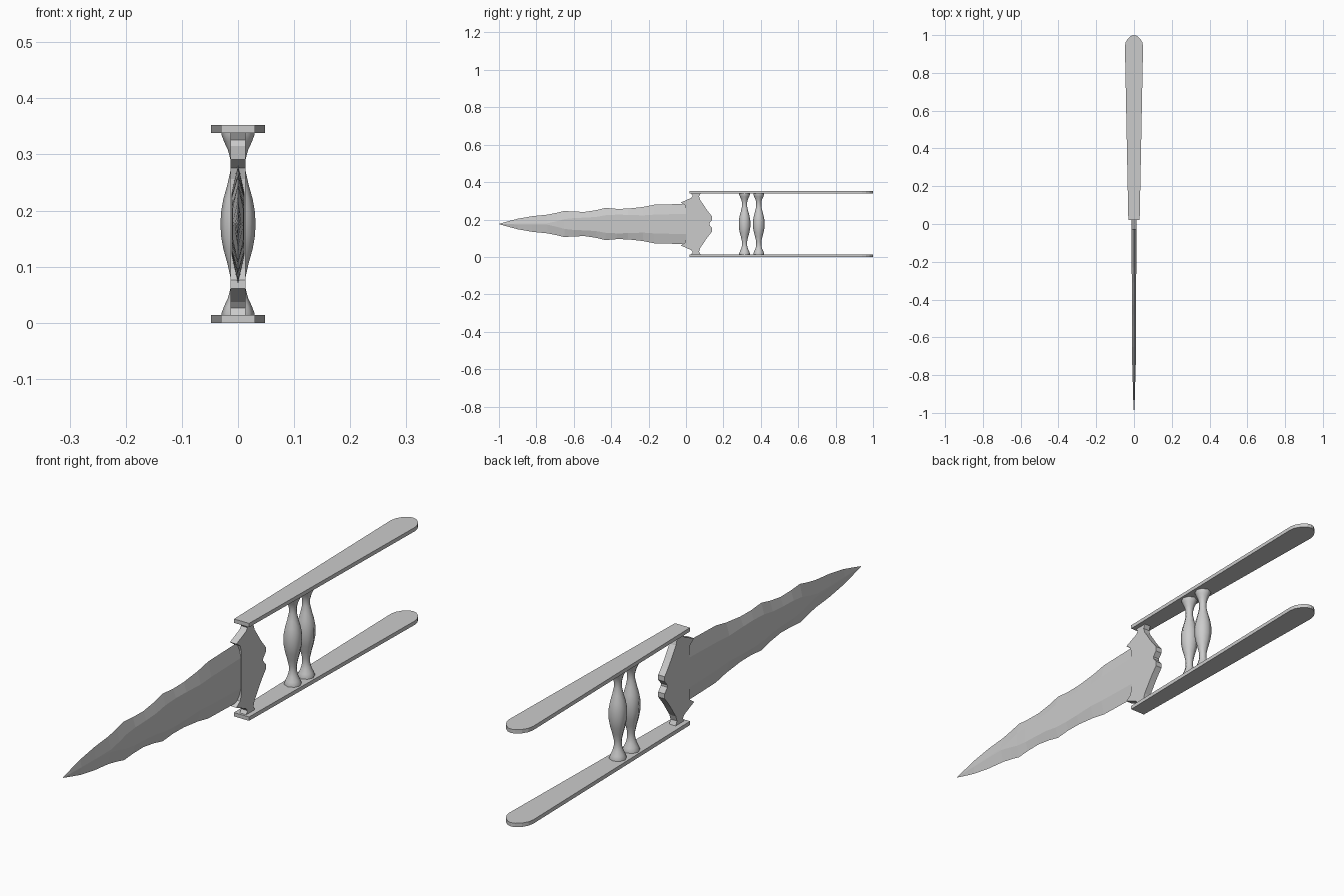
import bpy, math

if "Cube" in bpy.data.objects:
    bpy.data.objects.remove(bpy.data.objects["Cube"])

ZC = 0.176  # mid height of the dagger


def make(name, verts, faces, smooth=None):
    me = bpy.data.meshes.new(name)
    me.from_pydata(verts, [], faces)
    ob = bpy.data.objects.new(name, me)
    bpy.context.collection.objects.link(ob)
    bpy.ops.object.select_all(action='DESELECT')
    ob.select_set(True)
    bpy.context.view_layer.objects.active = ob
    bpy.ops.object.mode_set(mode='EDIT')
    bpy.ops.mesh.select_all(action='SELECT')
    bpy.ops.mesh.normals_make_consistent(inside=False)
    bpy.ops.object.mode_set(mode='OBJECT')
    if smooth:
        bpy.ops.object.shade_smooth_by_angle(angle=math.radians(smooth))
    return ob


def skin(rings):
    """Closed loft through rings with equal point counts."""
    n = len(rings[0])
    verts = [p for r in rings for p in r]
    faces = [(i*n + j, i*n + (j+1) % n, (i+1)*n + (j+1) % n, (i+1)*n + j)
             for i in range(len(rings) - 1) for j in range(n)]
    faces += [tuple(range(n)), tuple(range(len(verts) - n, len(verts)))]
    return verts, faces


# Side bars: flat, widening to a rounded rear end
half = [(0.03, 0.02), (0.048, 0.94), (0.044, 0.962), (0.032, 0.982), (0.014, 0.997)]
outline = half + [(0, 1.0)] + [(-x, y) for x, y in reversed(half)]
for name, z in (("lower_side_bar", 0.0), ("upper_side_bar", 0.338)):
    make(name, *skin([[(x, y, z + h) for x, y in outline] for h in (0, 0.014)]))

# Hand grips: turned bulging bars between the side bars
prof = [(0.167, 0.029), (0.158, 0.029), (0.147, 0.025), (0.132, 0.018), (0.115, 0.0135),
        (0.095, 0.0135), (0.07, 0.019), (0.045, 0.026), (0.02, 0.0305)]
prof = prof + [(0, 0.031)] + [(-z, r) for z, r in reversed(prof)]
for name, y in (("front_grip", 0.313), ("rear_grip", 0.389)):
    rings = [[(r*math.cos(k*math.pi/4), y + r*math.sin(k*math.pi/4), ZC + z)
              for k in range(8)] for z, r in prof]
    make(name, *skin(rings), smooth=50)

# Guard plate: shaped silhouette extruded across x
upper = [(0.125, 0.004), (0.14, 0.022), (0.14, 0.04), (0.122, 0.062), (0.105, 0.085),
         (0.09, 0.108), (0.076, 0.128), (0.07, 0.147), (0.078, 0.163), (0.028, 0.163),
         (0.036, 0.15), (0.027, 0.139), (-0.028, 0.115), (-0.006, 0.1), (0.0, 0.08)]
edge = upper + [(y, -z) for y, z in reversed(upper)]
make("guard_plate", *skin([[(x, y, ZC + z) for y, z in edge] for x in (-0.013, 0.013)]))

# Blade: wavy bevelled edges around a flat centre that narrows to a ridge
stations = [(0.02, 0.108, 0.055, 0.012), (-0.06, 0.106, 0.053, 0.012),
            (-0.17, 0.103, 0.05, 0.012), (-0.23, 0.091, 0.046, 0.012),
            (-0.31, 0.082, 0.049, 0.0118), (-0.37, 0.081, 0.05, 0.0115),
            (-0.43, 0.086, 0.047, 0.0112), (-0.48, 0.074, 0.038, 0.011),
            (-0.54, 0.065, 0.034, 0.0108), (-0.60, 0.066, 0.032, 0.0105),
            (-0.65, 0.07, 0.026, 0.01), (-0.69, 0.06, 0.015, 0.0098),
            (-0.74, 0.05, 0.004, 0.0095), (-0.82, 0.042, 0.002, 0.007),
            (-0.90, 0.028, 0.0015, 0.005), (-0.96, 0.012, 0.001, 0.003),
            (-1.0, 0.0006, 0.0002, 0.0003)]
rings = [[(0, y, ZC + h), (t, y, ZC + f), (t, y, ZC - f),
          (0, y, ZC - h), (-t, y, ZC - f), (-t, y, ZC + f)] for y, h, f, t in stations]
make("wavy_blade", *skin(rings))
